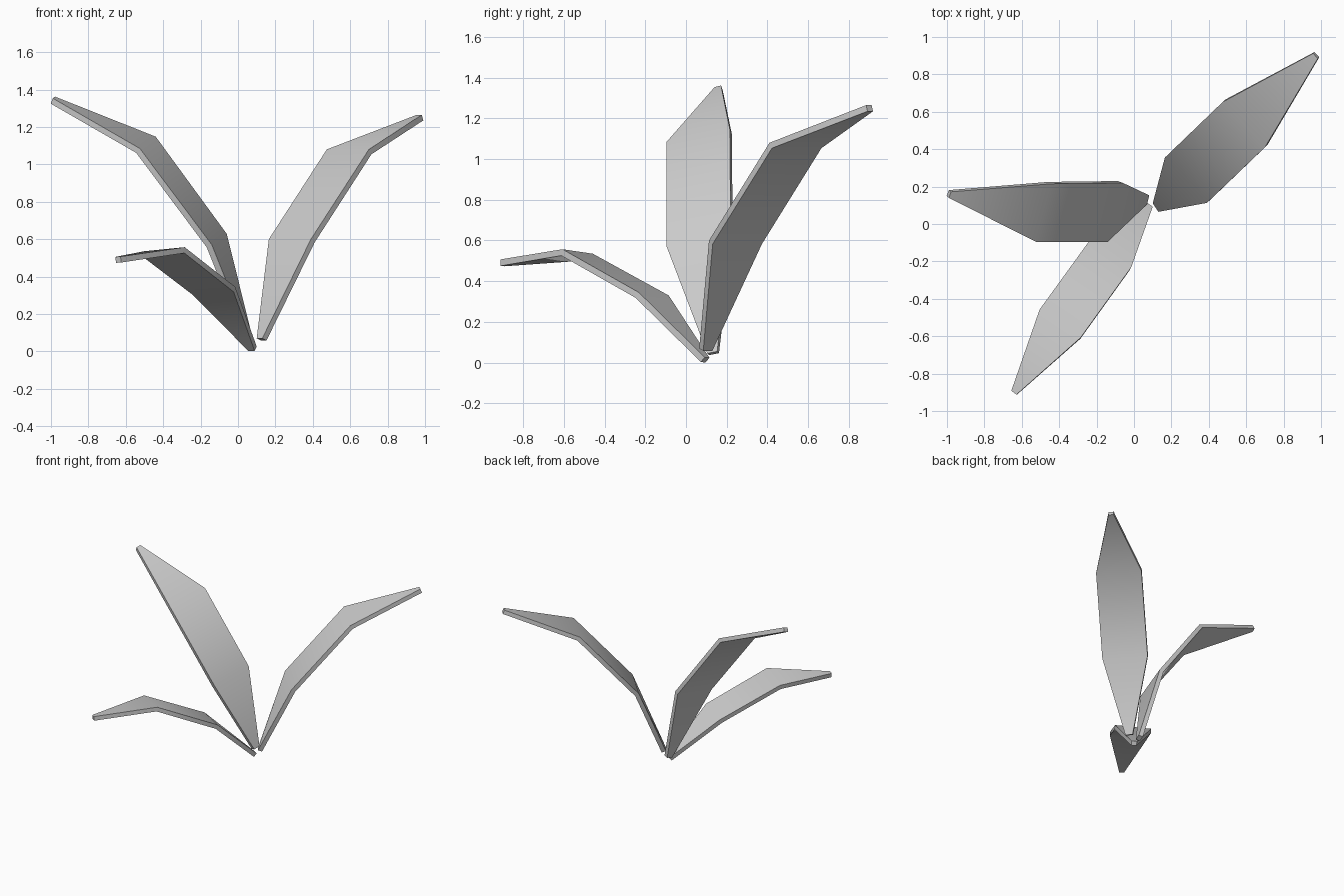
import bpy
import bmesh
from math import radians

if "Cube" in bpy.data.objects:
    bpy.data.objects.remove(bpy.data.objects["Cube"])


def leaf(name, stations, thickness=0.032):
    """Bent blade: each station holds the left and right edge point of the upper face."""
    bm = bmesh.new()
    pairs = [[bm.verts.new(p) for p in s] for s in stations]
    for (l0, r0), (l1, r1) in zip(pairs, pairs[1:]):
        bm.faces.new((r0, r1, l1, l0))
    mesh = bpy.data.meshes.new(name)
    bm.to_mesh(mesh)
    bm.free()
    obj = bpy.data.objects.new(name, mesh)
    bpy.context.collection.objects.link(obj)
    bpy.ops.object.select_all(action='DESELECT')
    obj.select_set(True)
    bpy.context.view_layer.objects.active = obj
    # thicken downwards from the upper face
    mod = obj.modifiers.new("thickness", 'SOLIDIFY')
    mod.thickness = thickness
    mod.offset = -1
    bpy.ops.object.modifier_apply(modifier=mod.name)
    bpy.ops.object.shade_smooth_by_angle(angle=radians(40))
    return obj


# tall leaf reaching back right
leaf("right_leaf", [
    ((0.10, 0.11, 0.07), (0.13, 0.065, 0.07)),
    ((0.165, 0.355, 0.60), (0.39, 0.113, 0.60)),
    ((0.475, 0.653, 1.08), (0.70, 0.41, 1.08)),
    ((0.957, 0.912, 1.265), (0.983, 0.885, 1.265)),
])

# tall leaf reaching left, tilted towards the front
leaf("left_leaf", [
    ((0.07, 0.105, 0.045), (0.082, 0.153, 0.055)),
    ((-0.14, -0.095, 0.57), (-0.06, 0.22, 0.628)),
    ((-0.525, -0.095, 1.085), (-0.44, 0.215, 1.148)),
    ((-0.99, 0.14, 1.353), (-0.978, 0.172, 1.362)),
])

# low leaf drooping towards the front
leaf("front_leaf", [
    ((0.10, 0.092, 0.026), (0.068, 0.115, 0.024)),
    ((-0.015, -0.232, 0.345), (-0.235, -0.085, 0.33)),
    ((-0.285, -0.607, 0.557), (-0.505, -0.458, 0.535)),
    ((-0.628, -0.912, 0.507), (-0.656, -0.892, 0.505)),
])
